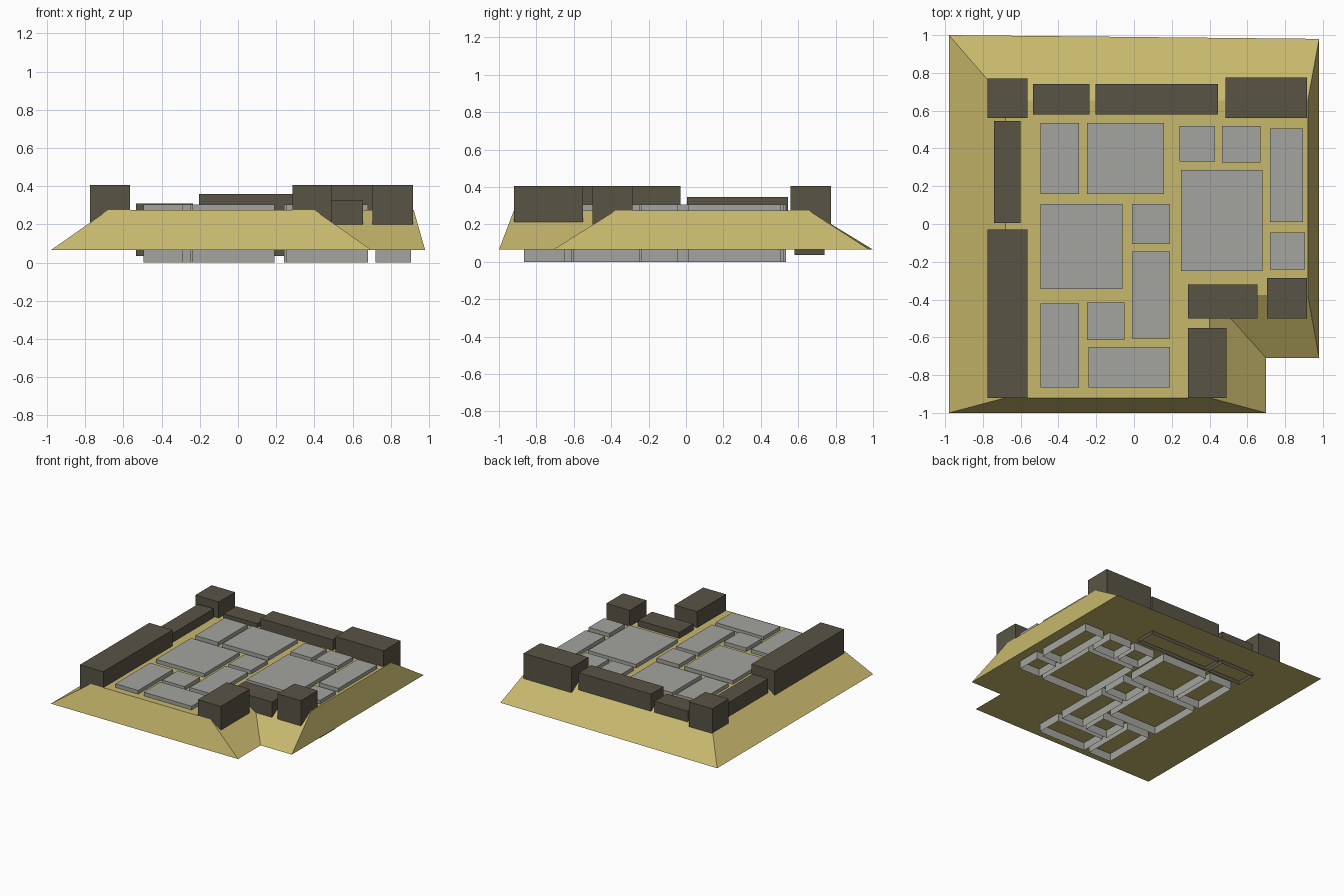
import bpy
import bmesh


def material(name, rgb):
    m = bpy.data.materials.new(name)
    m.diffuse_color = (*rgb, 1.0)
    return m


sand = material("sand", (0.57, 0.475, 0.15))
light_stone = material("light stone", (0.37, 0.375, 0.345))
dark_stone = material("dark stone", (0.098, 0.088, 0.06))


def loft(name, lower, upper, z0, z1, mat, bottom):
    """Solid between two matching outlines (counter-clockwise), optionally open below."""
    bm = bmesh.new()
    a = [bm.verts.new((x, y, z0)) for x, y in lower]
    b = [bm.verts.new((x, y, z1)) for x, y in upper]
    n = len(a)
    for i in range(n):
        j = (i + 1) % n
        bm.faces.new((a[i], a[j], b[j], b[i]))
    bm.faces.new(b)
    if bottom:
        bm.faces.new(a[::-1])
    me = bpy.data.meshes.new(name)
    bm.to_mesh(me)
    bm.free()
    me.materials.append(mat)
    ob = bpy.data.objects.new(name, me)
    bpy.context.collection.objects.link(ob)
    return ob


def block(name, x0, x1, y0, y1, z0, z1, mat):
    """Box with no underside."""
    outline = [(x0, y0), (x1, y0), (x1, y1), (x0, y1)]
    return loft(name, outline, outline, z0, z1, mat, False)


# Sloped sand mound with a notch in the front right corner
loft("sand_mound",
     [(-0.98, -1), (0.70, -1), (0.70, -0.71), (0.98, -0.71), (0.98, 0.98), (-0.98, 1)],
     [(-0.68, -0.92), (0.40, -0.92), (0.40, -0.375), (0.92, -0.375), (0.92, 0.655), (-0.68, 0.655)],
     0.065, 0.275, sand, True)

# Paving slabs, running down through the mound: x0, x1, y0, y1
slabs = [
    (-0.495, -0.29, 0.16, 0.535), (-0.25, 0.16, 0.16, 0.535),
    (0.24, 0.43, 0.33, 0.52), (0.465, 0.67, 0.325, 0.52),
    (0.72, 0.895, 0.01, 0.505), (0.25, 0.68, -0.25, 0.285),
    (0.72, 0.905, -0.24, -0.045), (-0.495, -0.06, -0.345, 0.105),
    (-0.01, 0.19, -0.105, 0.105), (-0.01, 0.19, -0.605, -0.145),
    (-0.495, -0.29, -0.865, -0.42), (-0.25, -0.05, -0.615, -0.415),
    (-0.24, 0.19, -0.865, -0.65),
]
for i, s in enumerate(slabs, 1):
    block(f"paving_slab_{i}", *s, 0.0, 0.305, light_stone)

# Ruined border walls: x0, x1, y0, y1, z0, z1
walls = {
    "back_left_corner": (-0.775, -0.565, 0.56, 0.77, 0.2, 0.405),
    "back_wall_low": (-0.535, -0.235, 0.58, 0.74, 0.035, 0.31),
    "back_wall_long": (-0.205, 0.445, 0.58, 0.74, 0.035, 0.36),
    "back_right_corner": (0.485, 0.915, 0.56, 0.775, 0.2, 0.405),
    "left_wall_low": (-0.74, -0.60, 0.005, 0.545, 0.2, 0.347),
    "left_wall_tall": (-0.775, -0.565, -0.92, -0.03, 0.2, 0.405),
    "front_right_wall": (0.285, 0.49, -0.92, -0.55, 0.2, 0.405),
    "notch_wall_low": (0.285, 0.655, -0.50, -0.32, 0.2, 0.325),
    "notch_corner": (0.705, 0.915, -0.50, -0.285, 0.2, 0.405),
}
for name, dims in walls.items():
    block(name, *dims, dark_stone)
